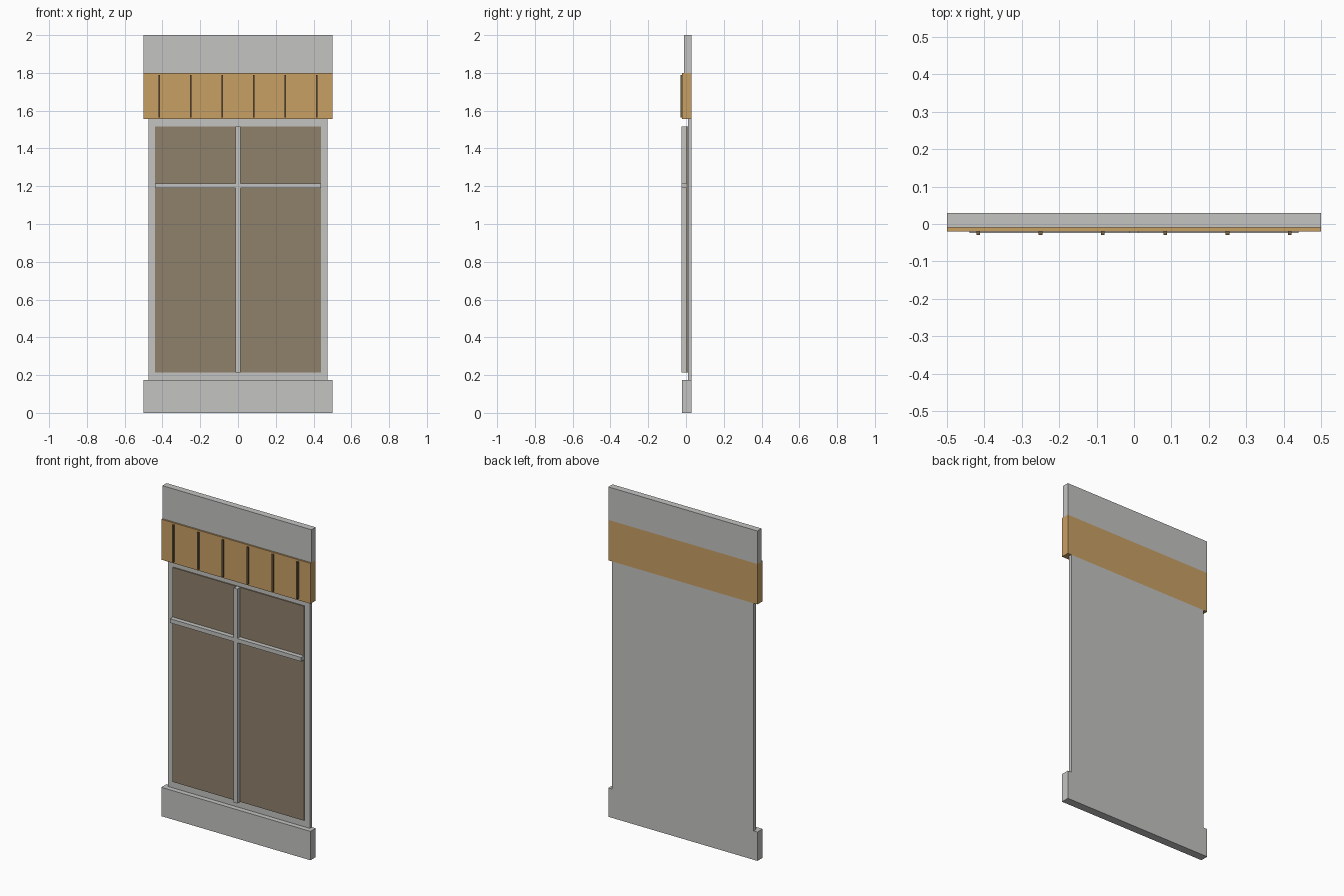
import bpy

if "Cube" in bpy.data.objects:
    bpy.data.objects.remove(bpy.data.objects["Cube"], do_unlink=True)


def material(name, r, g, b):
    m = bpy.data.materials.new(name)
    m.use_nodes = True
    m.diffuse_color = (r, g, b, 1)
    m.node_tree.nodes["Principled BSDF"].inputs["Base Color"].default_value = (r, g, b, 1)
    return m


def box(name, mat, x, y, z):
    """Box given by its (min, max) range on each axis."""
    bpy.ops.mesh.primitive_cube_add(size=1, location=[sum(r) / 2 for r in (x, y, z)])
    ob = bpy.context.object
    ob.name = name
    ob.scale = [r[1] - r[0] for r in (x, y, z)]
    bpy.ops.object.transform_apply(location=False, rotation=False, scale=True)
    ob.data.materials.append(mat)
    return ob


stone = material("pale grey", 0.55, 0.55, 0.54)
wood = material("ochre wood", 0.578, 0.352, 0.13)
glass = material("brown glass", 0.275, 0.216, 0.147)
dark = material("dark brown", 0.17, 0.115, 0.06)

back = 0.03
full = (-0.5, 0.5)
pane_x = (-0.44, 0.44)
pane_z = (0.215, 1.515)

# Wall pieces, all flush at the back
box("base_sill", stone, full, (-0.02, back), (0, 0.175))
box("window_frame", stone, (-0.475, 0.475), (0.01, back), (0.175, 1.555))
box("sign_board", wood, full, (-0.02, back), (1.555, 1.8))
box("top_wall", stone, full, (-0.01, back), (1.8, 2))

# Pane and its crossing bars
box("window_pane", glass, pane_x, (0.003, 0.01), pane_z)
box("vertical_bar", stone, (-0.012, 0.012), (-0.024, 0.003), pane_z)
for side, x in (("right", (-0.44, -0.012)), ("left", (0.012, 0.44))):
    box(f"{side}_cross_bar", stone, x, (-0.024, 0.003), (1.19, 1.215))

# Evenly spaced battens on the board
for i in range(6):
    x = (i - 2.5) / 6
    box(f"batten_{i + 1}", dark, (x - 0.005, x + 0.005), (-0.03, -0.02), (1.565, 1.79))
